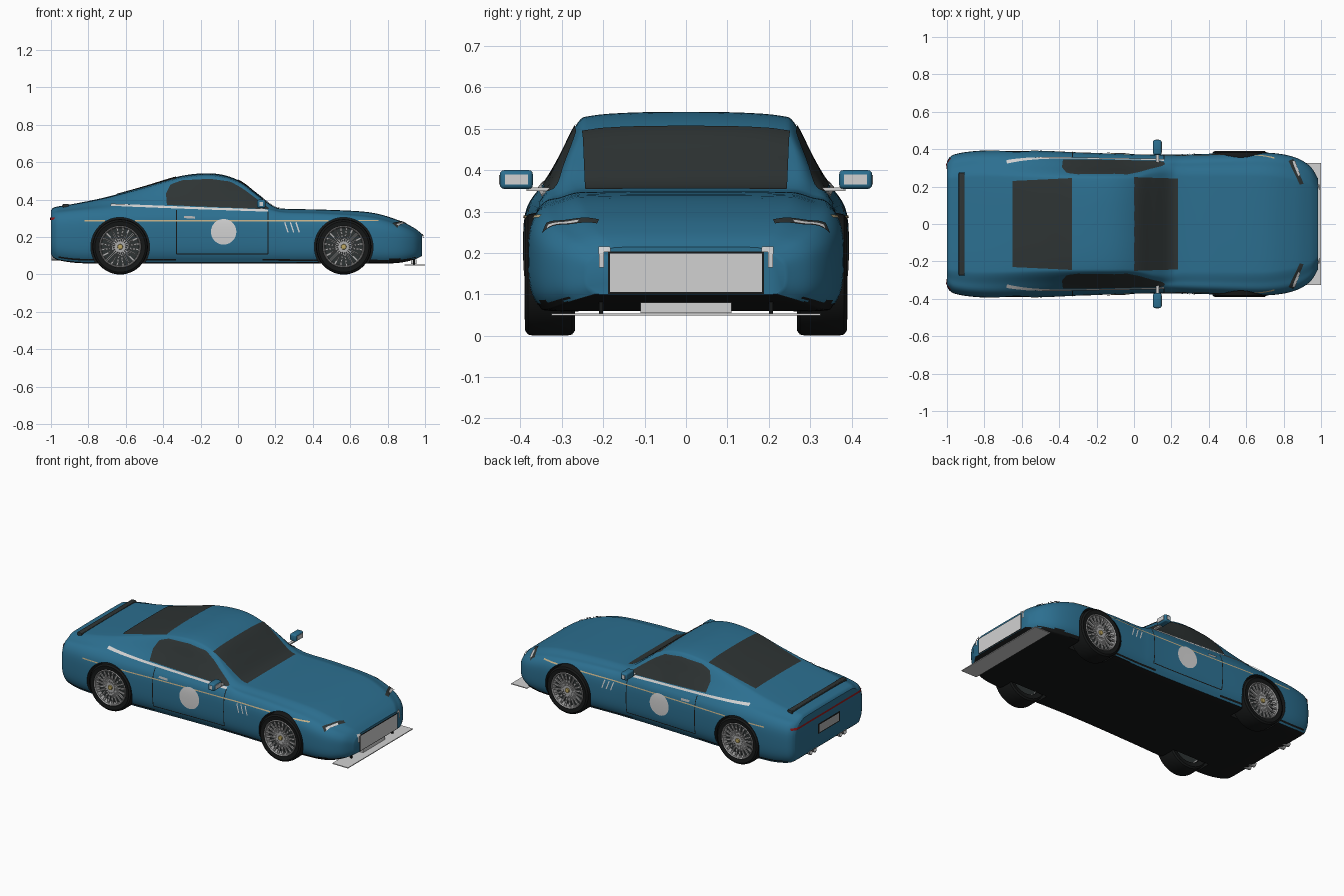
import bpy, bmesh, math
from mathutils import Vector
from mathutils.bvhtree import BVHTree

if "Cube" in bpy.data.objects:
    bpy.data.objects.remove(bpy.data.objects["Cube"])


def material(name, *rgb):
    m = bpy.data.materials.new(name)
    m.use_nodes = True
    m.diffuse_color = (*rgb, 1)
    m.node_tree.nodes["Principled BSDF"].inputs["Base Color"].default_value = (*rgb, 1)
    return m


BLUE = material("blue paint", .025, .16, .28)
BLACK = material("black trim", .008, .009, .009)
GLASS = material("dark glass", .027, .034, .034)
LIGHT = material("light grey", .64, .64, .64)
SILVER = material("silver", .42, .42, .42)
CREAM = material("cream line", .55, .43, .24)
RED = material("red lamp", .3, .01, .012)
GOLD = material("gold", .5, .38, .12)
made = []


def make(name, bm, mats, recalc=True):
    if recalc:
        bmesh.ops.recalc_face_normals(bm, faces=bm.faces)
    me = bpy.data.meshes.new(name)
    bm.to_mesh(me)
    ob = bpy.data.objects.new(name, me)
    bpy.context.collection.objects.link(ob)
    for m in mats:
        me.materials.append(m)
    made.append(ob)
    return ob


def loft(bm, rings, wrap=False):
    """Skin closed rings; cap the ends or wrap round to the start."""
    vs = [[bm.verts.new(p) for p in r] for r in rings]
    n = len(vs[0])
    pairs = list(zip(vs, vs[1:])) + ([(vs[-1], vs[0])] if wrap else [])
    for a, b in pairs:
        for i in range(n):
            j = (i + 1) % n
            bm.faces.new((a[i], a[j], b[j], b[i]))
    if not wrap:
        bm.faces.new(vs[0])
        bm.faces.new(vs[-1])


def spline(pts, steps):
    """Smooth curve through points of any dimension."""
    out = []
    last = len(pts) - 1
    for i in range(last):
        q = [pts[max(i - 1, 0)], pts[i], pts[i + 1], pts[min(i + 2, last)]]
        for k in range(steps):
            t = k / steps
            out.append([b + t / 2 * (c - a + t * (2*a - 5*b + 4*c - d + t * (3*(b - c) + d - a)))
                        for a, b, c, d in zip(*q)])
    return out + [list(pts[-1])]


def box(name, lo, hi, mat, bevel=0):
    bm = bmesh.new()
    bmesh.ops.create_cube(bm, size=1)
    for v in bm.verts:
        v.co = [(a + b) / 2 + c * (b - a) for a, b, c in zip(lo, hi, v.co)]
    if bevel:
        bmesh.ops.bevel(bm, geom=bm.edges[:], offset=bevel, segments=3, profile=.5, affect='EDGES')
    return make(name, bm, [mat])


# Body shell: x, half width, floor, shoulder height, roof half width, roof height
stations = [
    (-1, .335, .11, .31, .25, .343), (-.985, .357, .09, .32, .255, .358),
    (-.95, .375, .075, .328, .26, .366), (-.85, .39, .062, .337, .27, .383),
    (-.7, .395, .06, .345, .27, .415), (-.5, .392, .06, .35, .265, .47),
    (-.3, .383, .06, .352, .262, .528), (-.13, .377, .06, .35, .262, .54),
    (0, .373, .06, .348, .262, .505), (.1, .371, .06, .345, .28, .432),
    (.19, .371, .06, .335, .28, .365), (.26, .371, .06, .325, .27, .351),
    (.45, .377, .06, .32, .27, .347), (.7, .382, .06, .3, .27, .333),
    (.85, .36, .062, .262, .25, .293), (.94, .31, .08, .225, .22, .25),
    (.985, .24, .1, .19, .18, .215)]


def section(x, w, zb, zs, wr, zr):
    h, c, up = zs - zb, .915 * w, zr - zs
    half = [(0, zb), (.5*w, zb), (.86*w, zb), (.93*w, zb + .05*h), (.985*w, zb + .22*h),
            (w, zb + .5*h), (.985*w, zb + .82*h), (c, zs), ((c + wr) / 2, zs + .43*up),
            (wr, zs + .86*up), (.87*wr, zs + .95*up), (.5*wr, zs + .99*up), (0, zr)]
    half = spline(half, 4)
    return [(x, y, z) for y, z in half] + [(x, -y, z) for y, z in half[-2:0:-1]]


bm = bmesh.new()
loft(bm, [section(*s) for s in spline(stations, 6)])
bmesh.ops.recalc_face_normals(bm, faces=bm.faces)
for f in bm.faces:
    f.material_index = int(f.normal.z < -.55 and f.calc_center_median().z < .12)
surface = BVHTree.FromBMesh(bm)
body = make("body_shell", bm, [BLUE, BLACK])

# Wheel arches cut from the shell
AXLES = {"rear": -.63, "front": .565}
SIDES = {"left": 1, "right": -1}


def lathe(name, x, profile, mat, z=.148, sign=1, wrap=True, steps=48):
    bm = bmesh.new()
    rings = []
    for k in range(steps):
        a = math.tau * k / steps
        rings.append([(x + r * math.cos(a), sign * y, z + r * math.sin(a)) for r, y in profile])
    loft(bm, rings, wrap=True)
    bmesh.ops.remove_doubles(bm, verts=bm.verts, dist=1e-5)
    return make(name, bm, [mat])


for x in AXLES.values():
    for s in SIDES.values():
        cut = lathe("arch_cutter", x, [(0, .25), (.157, .25), (.157, .5), (0, .5)], BLUE, sign=s)
        cut.data.materials.append(BLACK)
        for p in cut.data.polygons:
            p.material_index = 1
        cut.hide_render = True
        mod = body.modifiers.new("arch", 'BOOLEAN')
        mod.operation, mod.solver, mod.object = 'DIFFERENCE', 'EXACT', cut
        bpy.context.view_layer.objects.active = body
        bpy.ops.object.modifier_apply(modifier=mod.name)
        made.remove(cut)
        bpy.data.objects.remove(cut)


# Thin plates laid onto the shell
def resample(pts, n):
    pts = [Vector(p) for p in pts]
    d = [0]
    for a, b in zip(pts, pts[1:]):
        d.append(d[-1] + (b - a).length)
    out = []
    for k in range(n + 1):
        t = d[-1] * k / n
        i = max(j for j in range(len(pts) - 1) if d[j] <= t + 1e-9)
        out.append(pts[i].lerp(pts[i + 1], (t - d[i]) / (d[i + 1] - d[i])))
    return out


def plate(name, mat, low, high, axis, sign=1, lift=.003, cols=24, rows=12):
    """Fill between two edges in a plane and project the fill onto the shell."""
    bm = bmesh.new()
    k = "xyz".index(axis)
    ray = Vector((0, 0, 0))
    ray[k] = -sign
    grid = []
    for a, b in zip(resample(low, cols), resample(high, cols)):
        line = []
        for r in range(rows + 1):
            p = list(a.lerp(b, r / rows))
            p.insert(k, 2 * sign)
            hit, normal, *_ = surface.ray_cast(Vector(p), ray)
            line.append(bm.verts.new(hit + normal * lift) if hit else None)
        grid.append(line)
    for a, b in zip(grid, grid[1:]):
        for r in range(rows):
            q = [a[r], b[r], b[r + 1], a[r + 1]]
            if all(q):
                f = bm.faces.new(q)
                f.normal_update()
                if f.normal.dot(ray) > 0:
                    f.normal_flip()
    return make(name, bm, [mat], recalc=False)


def stripe(name, mat, a, b, width, axis, sign=1, lift=.003):
    a, b = Vector(a), Vector(b)
    d = (b - a).normalized() * width / 2
    off = Vector((-d.y, d.x))
    return plate(name, mat, [a - off, b - off], [a + off, b + off], axis, sign, lift, 24, 2)


def rect(name, mat, half, z0, z1, sign, lift):
    return plate(name, mat, [(-half, z0), (half, z0)], [(-half, z1), (half, z1)], 'x', sign, lift)


plate("windscreen", GLASS, [(0, -.25), (.235, -.243)], [(0, .25), (.235, .243)], 'z')
plate("rear_window", GLASS, [(-.65, -.23), (-.33, -.245)], [(-.65, .23), (-.33, .245)], 'z')
rect("grille_frame", BLACK, .189, .101, .204, 1, .002)
rect("grille", LIGHT, .184, .106, .199, 1, .005)
rect("tail_lamp", RED, .35, .292, .304, -1, .004)
rect("number_plate_frame", BLACK, .11, .185, .25, -1, .003)
rect("number_plate", SILVER, .1, .193, .242, -1, .006)

window_top = [(-.385, .43), (-.36, .48), (-.3, .502), (-.15, .51), (-.04, .495),
              (.03, .455), (.1, .402), (.165, .352)]
half_turn = [math.pi * k / 24 for k in range(25)]
for side, s in SIDES.items():
    plate(side + "_side_window", GLASS, [(-.38, .37), (.16, .347)], window_top, 'y', s, cols=36)
    stripe(side + "_waist_stripe", LIGHT, (-.68, .369), (.16, .339), .012, 'y', s, .005)
    for a, b in ((-.82, -.71), (-.55, .485), (.645, .75)):
        stripe(side + "_cream_line", CREAM, (a, .287), (b, .287), .007, 'y', s)
    for a, b in (((-.33, .345), (-.33, .11)), ((-.33, .11), (.16, .11)), ((.16, .11), (.16, .335))):
        stripe(side + "_door_seam", BLACK, a, b, .005, 'y', s, .002)
    arcs = [[(-.077 - .068 * math.cos(a), .228 + f * .068 * math.sin(a)) for a in half_turn]
            for f in (-1, 1)]
    plate(side + "_door_roundel", LIGHT, *arcs, 'y', s, .004)
    stripe(side + "_door_handle", SILVER, (-.29, .306), (-.23, .303), .012, 'y', s, .006)
    for k in range(3):
        x = .25 + .03 * k
        stripe(side + "_fender_vent", LIGHT, (x, .278), (x + .018, .225), .007, 'y', s, .004)
    plate(side + "_headlight", GLASS, [(.825, s * .335), (.885, s * .21)],
          [(.85, s * .345), (.905, s * .215)], 'z', lift=.004)
    plate(side + "_headlight_lens", LIGHT, [(.845, s * .33), (.875, s * .255)],
          [(.858, s * .335), (.887, s * .26)], 'z', lift=.007)
    stripe(side + "_grille_bracket", LIGHT, (s * .204, .165), (s * .204, .207), .012, 'x', 1, .006)
    stripe(side + "_grille_bracket_top", LIGHT, (s * .21, .207), (s * .182, .207), .01, 'x', 1, .007)

    # Door mirrors
    def span(name, x0, x1, y0, y1, z0, z1, mat, bevel=0):
        y0, y1 = sorted((s * y0, s * y1))
        box(side + name, (x0, y0, z0), (x1, y1, z1), mat, bevel)
    span("_mirror", .102, .147, .37, .45, .355, .4, BLUE, .01)
    span("_mirror_front_panel", .146, .15, .382, .438, .365, .39, LIGHT)
    span("_mirror_side_panel", .115, .134, .449, .452, .366, .388, LIGHT)
    span("_mirror_arm", .118, .134, .325, .385, .35, .358, LIGHT)

    # Splitter struts and twin exhausts
    span("_splitter_strut", .935, .945, .2, .21, .05, .09, BLACK)
    for y in (.13, .17):
        bm = bmesh.new()
        loft(bm, [[(x, s * y + r * math.cos(t * math.tau / 20), .092 + r * math.sin(t * math.tau / 20))
                   for t in range(20)] for x, r in ((-.93, .016), (-.998, .016), (-.998, .012), (-.97, .012))])
        make(side + "_exhaust", bm, [SILVER])

# Front splitter, lower plate and tail lip
box("splitter", (.89, -.325, .049), (1, .325, .054), LIGHT)
box("lower_intake", (.925, -.11, .055), (.955, .11, .08), LIGHT)
box("tail_lip", (-.937, -.275, .355), (-.905, .275, .378), GLASS, .004)

# Wheels: tyre, rim, crossed wire spokes and hub
tyre = [(.106, .275), (.135, .268), (.145, .275), (.148, .29), (.148, .368), (.145, .382),
        (.135, .389), (.112, .386), (.106, .375)]
rim = [(.098, .3), (.108, .3), (.113, .384), (.108, .39), (.103, .385)]
for end, x in AXLES.items():
    for side, s in SIDES.items():
        name = end + "_" + side
        lathe(name + "_tyre", x, tyre, BLACK, sign=s)
        lathe(name + "_rim", x, rim, SILVER, sign=s)
        lathe(name + "_wheel_back", x, [(0, .3), (.106, .3), (.106, .352), (0, .352)], GLASS, sign=s)
        lathe(name + "_hub", x, [(0, .35), (.034, .35), (.03, .38), (0, .38)], SILVER, sign=s)
        lathe(name + "_hub_cap", x, [(0, .37), (.016, .37), (.013, .388), (0, .39)], GOLD, sign=s)
        bm = bmesh.new()
        for k in range(40):
            a = math.tau * (k // 2) / 20
            skew = .13 if k % 2 else -.13
            rings = []
            for r, ang, y in ((.025, a, .374), (.106, a + skew, .377)):
                mid = Vector((math.cos(ang), 0, math.sin(ang)))
                across = Vector((-mid.z, 0, mid.x)) * .0028
                p = mid * r + Vector((x, s * y, .148))
                depth = Vector((0, .004, 0))
                rings.append([p + across + depth, p - across + depth, p - across - depth, p + across - depth])
            loft(bm, rings)
        make(name + "_spokes", bm, [SILVER])

# Smooth shading with crisp edges
bpy.ops.object.select_all(action='DESELECT')
for ob in made:
    ob.select_set(True)
bpy.context.view_layer.objects.active = body
bpy.ops.object.shade_smooth_by_angle(angle=math.radians(35))
